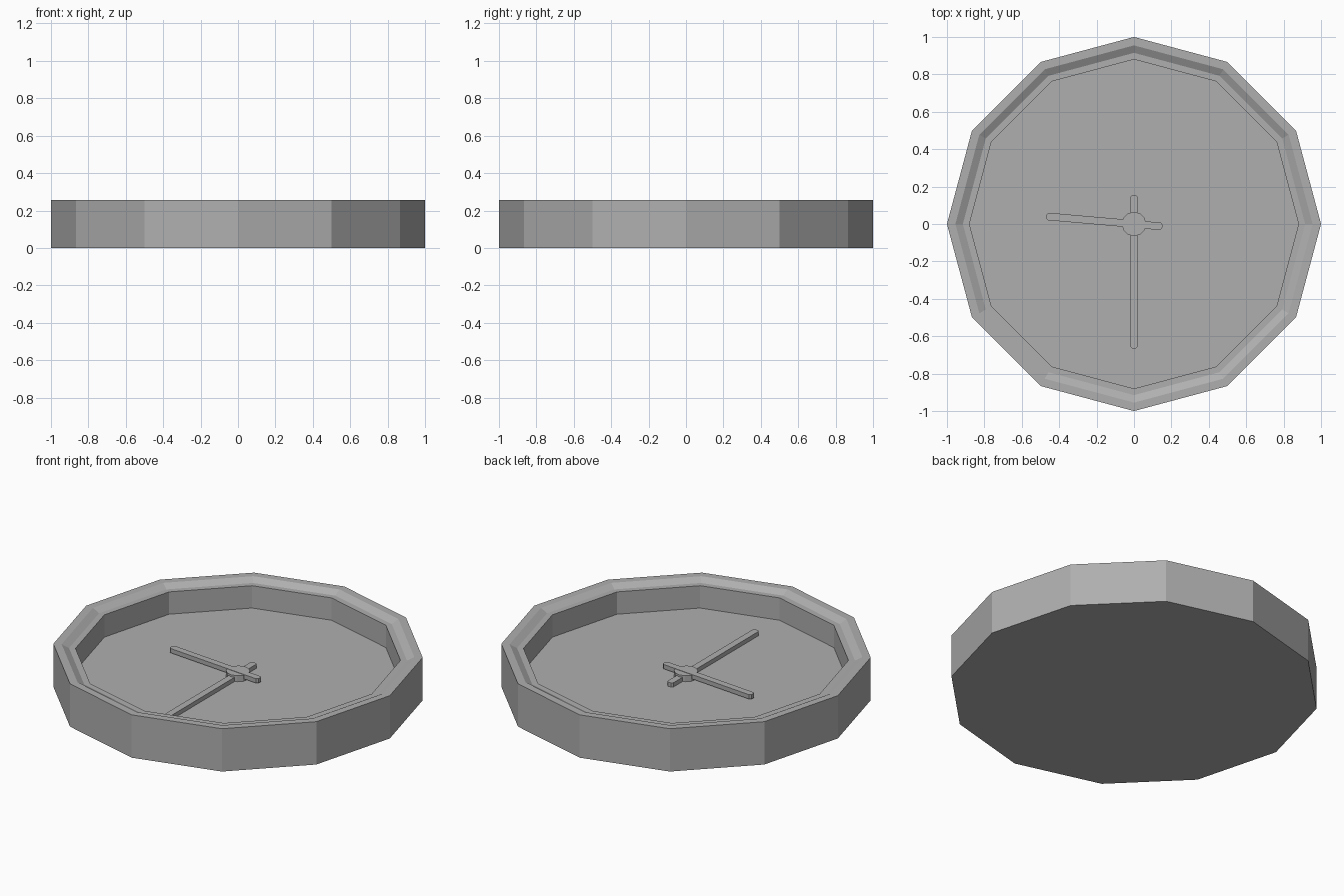
import bpy, bmesh, math
from mathutils import Matrix

# Remove the default cube
cube = bpy.data.objects.get("Cube")
if cube:
    bpy.data.objects.remove(cube, do_unlink=True)

GREY = (0.43, 0.43, 0.43, 1.0)
grey = bpy.data.materials.new("plain_grey")
grey.use_nodes = True
grey.diffuse_color = GREY
grey.node_tree.nodes["Principled BSDF"].inputs["Base Color"].default_value = GREY


def make_object(name, bm):
    bmesh.ops.recalc_face_normals(bm, faces=bm.faces)
    mesh = bpy.data.meshes.new(name)
    bm.to_mesh(mesh)
    bm.free()
    mesh.materials.append(grey)
    obj = bpy.data.objects.new(name, mesh)
    bpy.context.collection.objects.link(obj)
    return obj


def turned(name, profile, sides):
    """Closed solid from (radius, height) rings, capped at both ends."""
    bm = bmesh.new()
    rings = []
    for r, z in profile:
        angles = [2 * math.pi * i / sides for i in range(sides)]
        rings.append([bm.verts.new((r * math.cos(a), r * math.sin(a), z)) for a in angles])
    for low, high in zip(rings, rings[1:]):
        for i in range(sides):
            j = (i + 1) % sides
            bm.faces.new((low[i], low[j], high[j], high[i]))
    bm.faces.new(rings[0])
    bm.faces.new(rings[-1])
    return make_object(name, bm)


def hand(name, tail, tip, width, bottom, top, angle):
    """Bar along +x with clipped corners, turned about the centre."""
    w, c = width / 2, width / 4
    half = [(tail, w - c), (tail + c, w), (tip - c, w), (tip, w - c)]
    outline = half + [(x, -y) for x, y in reversed(half)]
    bm = bmesh.new()
    base = bm.faces.new([bm.verts.new((x, y, bottom)) for x, y in outline])
    grown = bmesh.ops.extrude_face_region(bm, geom=[base], use_keep_orig=True)
    raised = [g for g in grown["geom"] if isinstance(g, bmesh.types.BMVert)]
    bmesh.ops.translate(bm, verts=raised, vec=(0, 0, top - bottom))
    bm.transform(Matrix.Rotation(math.radians(angle), 4, "Z"))
    return make_object(name, bm)


# Twelve-sided case: outer wall, rim, sloped step, inner wall and dial
FLOOR = 0.1
turned("clock_case", [(1, 0), (1, 0.255), (0.955, 0.255), (0.915, 0.233),
                      (0.88, 0.233), (0.88, FLOOR)], 12)

# Hands and the hub that holds them
hand("minute_hand", -0.155, 0.665, 0.04, FLOOR, 0.125, -90)
hand("hour_hand", -0.152, 0.47, 0.04, 0.112, 0.138, 175)
turned("hub", [(0.065, FLOOR), (0.065, 0.136)], 12)
